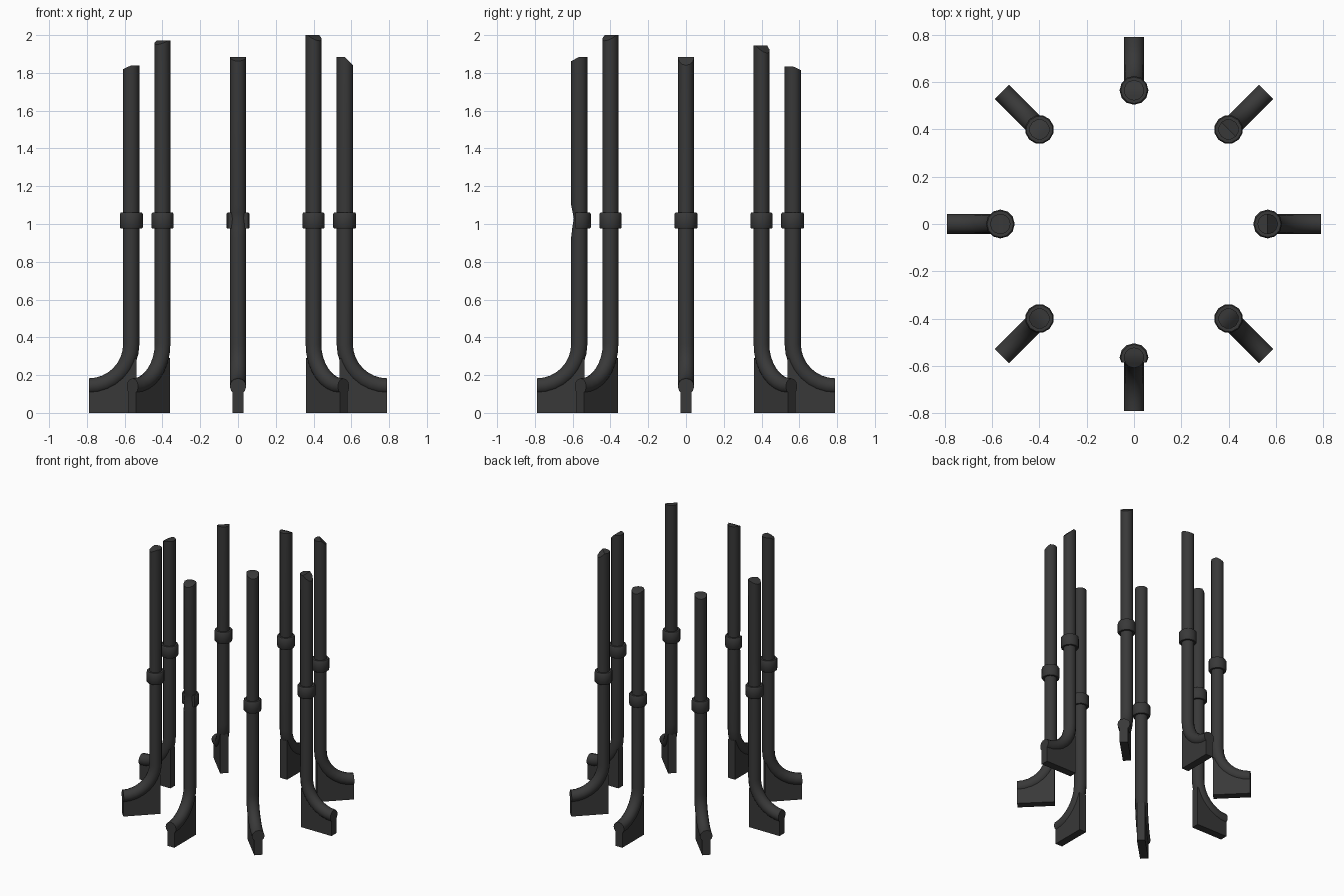
import bpy, bmesh
from math import sin, cos, pi, radians

if "Cube" in bpy.data.objects:
    bpy.data.objects.remove(bpy.data.objects["Cube"])

SIDES = 12
PIPE_R = 0.043
POST_U = 0.565            # distance of the upright from the centre
FOOT_U = 0.79             # outer end of the foot
BEND = FOOT_U - POST_U
BEND_Z = 0.14 + BEND

dark = bpy.data.materials.new("dark_metal")
dark.diffuse_color = (0.04, 0.04, 0.04, 1)
dark.use_nodes = True
dark.node_tree.nodes["Principled BSDF"].inputs["Base Color"].default_value = dark.diffuse_color


def finish(bm, name, angle):
    bmesh.ops.recalc_face_normals(bm, faces=bm.faces)
    mesh = bpy.data.meshes.new(name)
    bm.to_mesh(mesh)
    bm.free()
    mesh.materials.append(dark)
    ob = bpy.data.objects.new(name, mesh)
    bpy.context.collection.objects.link(ob)
    ob.rotation_euler.z = angle
    bpy.ops.object.select_all(action='DESELECT')
    ob.select_set(True)
    bpy.context.view_layer.objects.active = ob
    bpy.ops.object.shade_smooth_by_angle(angle=radians(35))
    return ob


def ring(bm, u, z, nu, nz, r):
    return [bm.verts.new((u + nu * r * cos(t), r * sin(t), z + nz * r * cos(t)))
            for t in (2 * pi * k / SIDES for k in range(SIDES))]


def bridge(bm, a, b):
    n = len(a)
    for k in range(n):
        bm.faces.new((a[k], a[(k + 1) % n], b[(k + 1) % n], b[k]))


def arc(steps=8):
    for i in range(steps + 1):
        p = pi * 1.5 - i / steps * pi / 2
        yield FOOT_U + BEND * cos(p), BEND_Z + BEND * sin(p), -cos(p), -sin(p)


def make_pipe(name, angle, inner, outer, dented):
    # bent pipe with an obliquely cut top
    bm = bmesh.new()
    rings = [ring(bm, u, z, nu, nz, PIPE_R) for u, z, nu, nz in arc()]
    if dented:
        for z, push in ((0.93, 0), (0.98, 0.006), (1.03, 0.014), (1.06, 0.008), (1.1, 0)):
            r = ring(bm, POST_U, z, 1, 0, PIPE_R)
            for v in r:
                v.co.x -= push * max(0, (v.co.x - POST_U) / PIPE_R)
            rings.append(r)
    top = ring(bm, POST_U, inner, 1, 0, PIPE_R)
    for v in top:
        v.co.z += (outer - inner) * max(0, (v.co.x - POST_U) / PIPE_R)
    rings.append(top)
    for a, b in zip(rings, rings[1:]):
        bridge(bm, a, b)
    bm.faces.new(rings[0])
    q = SIDES // 4
    bm.faces.new(top[q:3 * q + 1])
    bm.faces.new(top[3 * q:] + top[:q + 1])
    finish(bm, name, angle)


def make_collar(name, angle, dented):
    # collar with softened rims
    bm = bmesh.new()
    rings = [ring(bm, POST_U, z, 1, 0, r) for z, r in
             ((0.975, 0.04), (0.975, 0.056), (0.982, 0.061),
              (1.053, 0.061), (1.06, 0.056), (1.06, 0.04))]
    for a, b in zip(rings, rings[1:]):
        bridge(bm, a, b)
    bm.faces.new(rings[0])
    bm.faces.new(rings[-1])
    if dented:
        for v in bm.verts:
            v.co.x = min(v.co.x, POST_U + 0.02)
    finish(bm, name, angle)


def make_fin(name, angle):
    # flat foot plate under the bend
    w = 0.028
    outline = [(FOOT_U, 0)] + [(u, z) for u, z, _, _ in arc() if z < 0.32]
    outline += [(0.537, 0.29), (0.537, 0)]
    bm = bmesh.new()
    a = [bm.verts.new((u, -w, z)) for u, z in outline]
    b = [bm.verts.new((u, w, z)) for u, z in outline]
    bridge(bm, a, b)
    bm.faces.new(a)
    bm.faces.new(b)
    finish(bm, name, angle)


# inner and outer top heights, starting at the front and going round by the right
tops = [(1.885, 1.862), (2.0, 1.97), (1.885, 1.84), (1.945, 1.905),
        (1.835, 1.815), (1.84, 1.82), (1.84, 1.82), (1.972, 1.95)]
for i, (inner, outer) in enumerate(tops):
    ang = -pi / 2 + i * pi / 4
    make_pipe(f"post_pipe_{i}", ang, inner, outer, i == 0)
    make_collar(f"post_collar_{i}", ang, i == 0)
    make_fin(f"foot_plate_{i}", ang)
